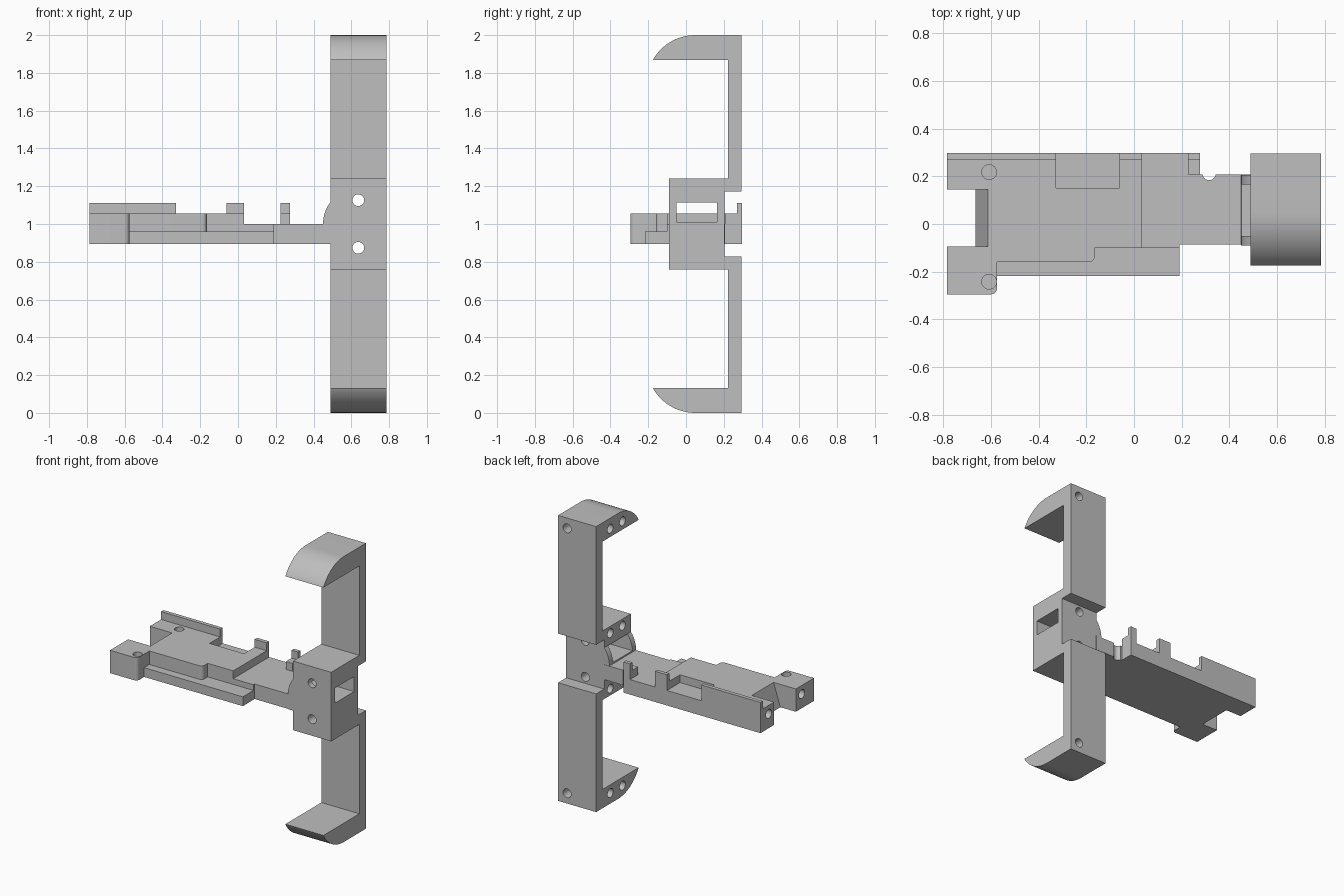
import bpy, bmesh
from math import sin, cos, pi, asin
from mathutils import Vector

if "Cube" in bpy.data.objects:
    bpy.data.objects.remove(bpy.data.objects["Cube"])

grey = bpy.data.materials.new("plain grey")
grey.use_nodes = True
colour = (0.52, 0.52, 0.52, 1)
grey.diffuse_color = colour
grey.node_tree.nodes["Principled BSDF"].inputs["Base Color"].default_value = colour


def prism(name, outline, axis, low, high):
    """Extrude a 2D outline along an axis: x uses (y, z), y uses (x, z), z uses (x, y)."""
    place = {"x": lambda a, b, t: (t, a, b),
             "y": lambda a, b, t: (a, t, b),
             "z": lambda a, b, t: (a, b, t)}[axis]
    bm = bmesh.new()
    face = bm.faces.new([bm.verts.new(place(a, b, low)) for a, b in outline])
    grown = bmesh.ops.extrude_face_region(bm, geom=[face])["geom"]
    bmesh.ops.translate(bm, vec=Vector(place(0, 0, high - low)),
                        verts=[g for g in grown if isinstance(g, bmesh.types.BMVert)])
    bmesh.ops.recalc_face_normals(bm, faces=bm.faces)
    mesh = bpy.data.meshes.new(name)
    bm.to_mesh(mesh)
    bm.free()
    mesh.materials.append(grey)
    ob = bpy.data.objects.new(name, mesh)
    bpy.context.collection.objects.link(ob)
    return ob


def box(name, x0, x1, y0, y1, z0, z1):
    return prism(name, [(x0, y0), (x1, y0), (x1, y1), (x0, y1)], "z", z0, z1)


def arc(cx, cy, r, start, end, steps=8):
    return [(cx + r * cos(start + (end - start) * i / steps),
             cy + r * sin(start + (end - start) * i / steps)) for i in range(steps + 1)]


def rod(name, a, b, r, axis, low, high, steps=32):
    return prism(name, arc(a, b, r, 0, 2 * pi, steps)[:-1], axis, low, high)


def combine(target, others, operation):
    """Apply a boolean with each helper solid and remove the helper."""
    bpy.context.view_layer.objects.active = target
    for other in others:
        mod = target.modifiers.new("cut", "BOOLEAN")
        mod.operation, mod.solver, mod.object = operation, "EXACT", other
        bpy.ops.object.modifier_apply(modifier=mod.name)
        bpy.data.objects.remove(other)


def finish(ob):
    bpy.ops.object.select_all(action="DESELECT")
    ob.select_set(True)
    bpy.context.view_layer.objects.active = ob
    bpy.ops.object.shade_smooth_by_angle(angle=pi / 6)


# Clamp frame: one side profile, mirrored about its middle height
X0, X1, MID = 0.49, 0.785, 1.0
R = 0.26
hook = arc(0.05, 2 - R, R, pi - asin(0.5), pi / 2, 20)
upper = ([(-0.09, 1.242), (0.222, 1.242), (0.222, 1.868), (-0.175, 1.868)] + hook[1:]
         + [(0.295, 2), (0.295, 1.172), (0.205, 1.172)])
lower = [(y, 2 * MID - z) for y, z in reversed(upper)]
frame = prism("clamp_frame", upper + lower, "x", X0, X1)

# Rounded boss beside the strap window
boss = arc(0.64, MID, 0.19, pi, pi / 2 + 0.2, 24) + [(0.6, MID - 0.105), (0.45, MID - 0.105)]
combine(frame, [prism("boss", boss, "y", -0.09, 0.205)], "UNION")

# Strap window and screw holes
HOLE = 0.031
cuts = [box("window", 0.3, 0.9, -0.05, 0.165, 1.01, 1.115)]
for side in (1, -1):
    cuts.append(rod("bolt", 0.637, MID + side * 0.126, HOLE, "y", -0.3, 0.4))
    cuts.append(rod("back_screw", 0.715, MID + side * 0.928, HOLE, "y", 0.15, 0.4))
    for y in (0.138, 0.003):
        for height in (0.926, 0.194):
            cuts.append(rod("side_screw", y, MID + side * height, HOLE, "x", 0.4, 0.66))
combine(frame, cuts, "DIFFERENCE")
finish(frame)

# Tray: main slab with a stepped, rounded front edge
Z0, LOW, TOP, RIM = 0.895, 1.0, 1.055, 1.11
BACK = 0.297
slab = ([(-0.785, BACK), (0.033, BACK), (0.033, -0.1), (-0.165, -0.1)]
        + arc(-0.19, -0.135, 0.025, 0, -pi / 2)
        + [(-0.575, -0.16)]
        + arc(-0.6, -0.27, 0.025, 0, -pi / 2)
        + [(-0.785, -0.295)])
tray = prism("tray", slab, "z", Z0, TOP)

# Lower neck, front ledge, rear rim and clips
combine(tray, [
    box("neck", -0.1, 0.495, -0.087, 0.207, Z0, LOW),
    box("neck_front", -0.1, 0.19, -0.1, 0.1, Z0, LOW),
    box("neck_back", -0.1, 0.276, 0.1, BACK, Z0, LOW),
    box("ledge", -0.59, 0.19, -0.218, 0, Z0, 0.96),
    box("rim", -0.785, -0.327, 0.27, BACK, Z0, RIM),
    box("clip", -0.06, 0.033, 0.27, BACK, Z0, RIM),
    box("end_clip_foot", 0.226, 0.276, 0.207, BACK, Z0, TOP),
    box("end_clip", 0.226, 0.276, 0.27, BACK, Z0, RIM),
], "UNION")

# Sloped end notch, rear pocket, cable groove and screw holes
notch = [(-0.9, 0.8), (-0.675, 0.8), (-0.665, Z0), (-0.612, TOP), (-0.612, 1.2), (-0.9, 1.2)]
cuts = [prism("notch", notch, "y", -0.095, 0.145),
        box("pocket", -0.327, -0.06, 0.152, 0.4, LOW, 1.2),
        rod("groove", 0.315, 0.212, 0.028, "z", 0.8, 1.2)]
for y in (0.218, -0.242):
    cuts.append(rod("top_screw", -0.608, y, HOLE, "z", 0.95, 1.2))
for y in (0.205, -0.16):
    cuts.append(rod("end_screw", y, 0.995, HOLE, "x", -0.9, -0.69))
combine(tray, cuts, "DIFFERENCE")
finish(tray)
